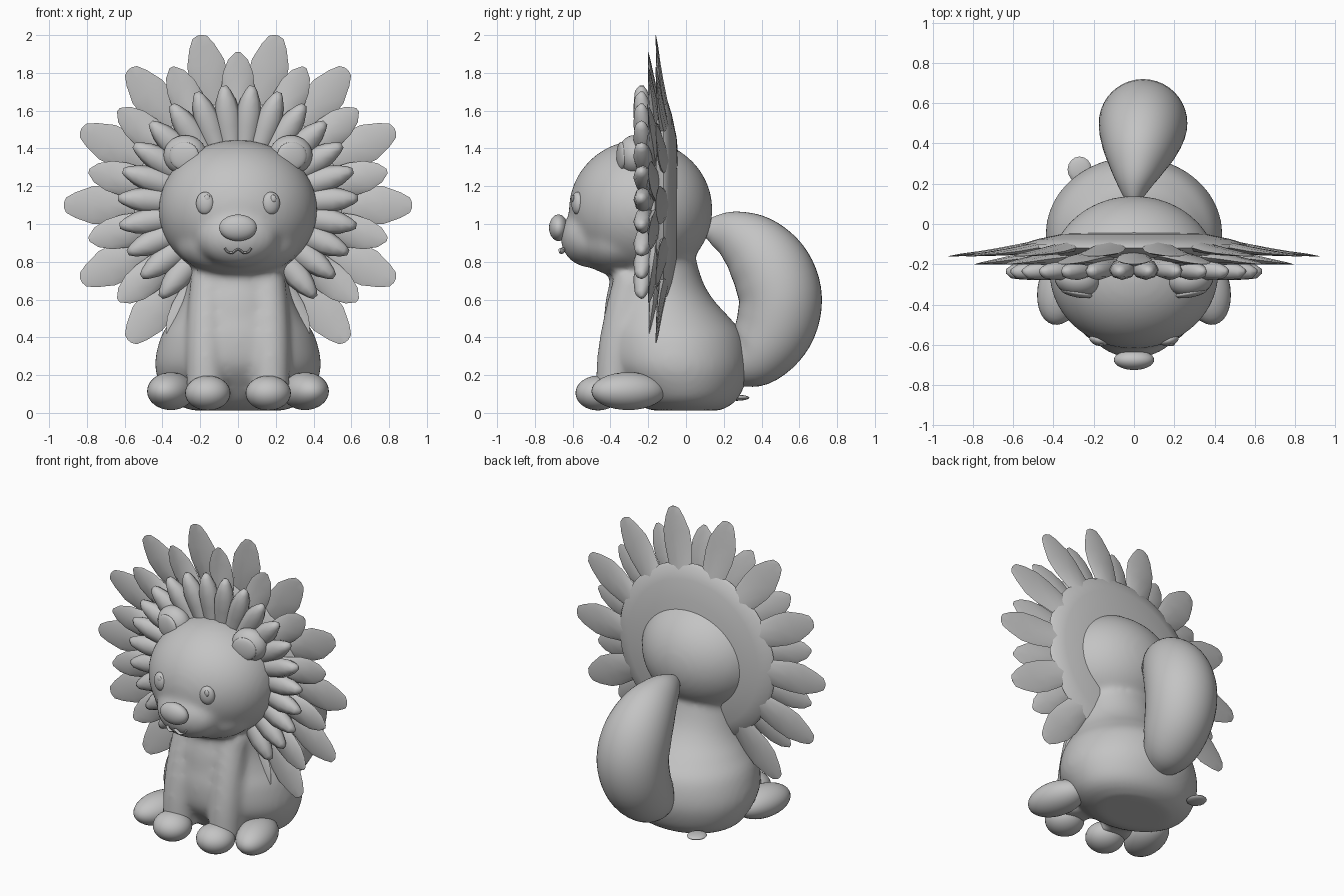
import bpy, bmesh, math
from mathutils import Vector, Matrix

if "Cube" in bpy.data.objects:
    bpy.data.objects.remove(bpy.data.objects["Cube"])

grey = bpy.data.materials.new("plain grey")
grey.diffuse_color = (0.55, 0.55, 0.55, 1)
grey.use_nodes = True
grey.node_tree.nodes["Principled BSDF"].inputs["Base Color"].default_value = grey.diffuse_color


def finish(name, bm, angle=40):
    bmesh.ops.recalc_face_normals(bm, faces=bm.faces)
    me = bpy.data.meshes.new(name)
    bm.to_mesh(me)
    bm.free()
    me.materials.append(grey)
    ob = bpy.data.objects.new(name, me)
    bpy.context.scene.collection.objects.link(ob)
    bpy.ops.object.select_all(action='DESELECT')
    ob.select_set(True)
    bpy.context.view_layer.objects.active = ob
    bpy.ops.object.shade_smooth_by_angle(angle=math.radians(angle))
    return ob


def ball(name, loc, rad, yaw=0, seg=32):
    bm = bmesh.new()
    bmesh.ops.create_uvsphere(bm, u_segments=seg, v_segments=seg // 2, radius=1)
    m = Matrix.Translation(loc) @ Matrix.Rotation(yaw, 4, 'Z') @ Matrix.Diagonal((*rad, 1))
    bmesh.ops.transform(bm, matrix=m, verts=bm.verts)
    return finish(name, bm)


def smooth_stations(st, n=5):
    # Catmull-Rom interpolation through (x, y, z, r_side, r_other) stations
    p = [Vector(s) for s in st]
    p = [2 * p[0] - p[1]] + p + [2 * p[-1] - p[-2]]
    out = []
    for i in range(1, len(p) - 2):
        a, b, c, d = p[i - 1:i + 3]
        for k in range(n):
            t = k / n
            out.append(0.5 * (2 * b + (c - a) * t + (2 * a - 5 * b + 4 * c - d) * t * t
                              + (3 * b - a - 3 * c + d) * t ** 3))
    return out + [p[-2]]


def tube(name, stations, side=(1, 0, 0), seg=32, level=False):
    st = smooth_stations(stations)
    pos = [Vector(s[:3]) for s in st]
    side = Vector(side)
    bm = bmesh.new()
    rings = []
    for i, s in enumerate(st):
        tan = (pos[min(i + 1, len(st) - 1)] - pos[max(i - 1, 0)]).normalized()
        up = Vector((0, 1, 0)) if level else tan.cross(side).normalized()
        rings.append([bm.verts.new(pos[i] + side * s[3] * math.cos(a) + up * s[4] * math.sin(a))
                      for a in (2 * math.pi * k / seg for k in range(seg))])
    for a, b in zip(rings, rings[1:]):
        for k in range(seg):
            j = (k + 1) % seg
            bm.faces.new((a[k], a[j], b[j], b[k]))
    bm.faces.new(rings[0])
    bm.faces.new(rings[-1])
    return finish(name, bm)


MANE_Z = 1.10


def petals(name, degrees, rows, angle):
    # each row: distance from centre, half width, y of the edge, front bulge, back bulge
    bm = bmesh.new()
    for deg in degrees:
        a = math.radians(deg)
        out = Vector((math.sin(a), 0, math.cos(a)))
        across = Vector((math.cos(a), 0, -math.sin(a)))
        rings = []
        for r, w, y, front, back in rows:
            c = Vector((0, y, MANE_Z)) + out * r
            ring = []
            for k in range(8):
                t = 2 * math.pi * k / 8
                s = math.sin(t)
                ring.append(bm.verts.new(c + across * w * math.cos(t)
                                         + Vector((0, s * (back if s > 0 else front), 0))))
            rings.append(ring)
        for p, q in zip(rings, rings[1:]):
            for k in range(8):
                j = (k + 1) % 8
                bm.faces.new((p[k], p[j], q[j], q[k]))
        bm.faces.new(rings[0])
        bm.faces.new(rings[-1])
    return finish(name, bm, angle)


def blend(name, parts):
    # fuse several overlapping solids into one soft skin
    bpy.ops.object.select_all(action='DESELECT')
    for ob in parts:
        ob.select_set(True)
    bpy.context.view_layer.objects.active = parts[0]
    bpy.ops.object.join()
    ob = parts[0]
    ob.name = name
    rm = ob.modifiers.new("fuse", 'REMESH')
    rm.mode = 'VOXEL'
    rm.voxel_size = 0.018
    rm.use_smooth_shade = True
    sm = ob.modifiers.new("soften", 'SMOOTH')
    sm.factor = 0.5
    sm.iterations = 14


# seated body, head and front legs fused into one skin
skin = [tube("body", [(0, 0, .012, .24, .18), (0, -.01, .05, .34, .26), (0, -.02, .12, .40, .32),
                      (0, -.05, .25, .44, .385), (0, -.07, .40, .41, .38), (0, -.10, .50, .35, .335),
                      (0, -.14, .60, .295, .285), (0, -.16, .72, .265, .24), (0, -.18, .95, .24, .2)],
             seg=48, level=True),
        ball("head", (0, -.24, 1.075), (.42, .38, .37), seg=64),
        ball("jaw", (0, -.35, .90), (.33, .225, .175), seg=48),
        ball("muzzle", (0, -.51, .93), (.22, .155, .16), seg=48)]
for s in (-1, 1):
    skin.append(tube("leg", [(s * .15, -.28, .72, .10, .10), (s * .165, -.33, .50, .105, .105),
                             (s * .17, -.365, .30, .105, .105), (s * .17, -.38, .08, .10, .10)]))
blend("body_and_head", skin)

# face details
ball("nose", (0, -.675, .98), (.1, .05, .07))
mouth = [(-.07, -.650, .872), (-.055, -.655, .853), (-.03, -.660, .848), (0, -.664, .866),
         (.03, -.660, .848), (.055, -.655, .853), (.07, -.650, .872)]
tube("mouth", [(*p, .012, .006) for p in mouth], side=(0, 1, 0), seg=8)

# paired parts
for s, tag in ((-1, "left"), (1, "right")):
    ball(f"{tag}_eye", (s * .175, -.575, 1.11), (.048, .03, .06), yaw=s * .3)
    ball(f"{tag}_eye_highlight", (s * .175 + .012, -.598, 1.135), (.016, .008, .02), seg=16)
    ball(f"{tag}_ear", (s * .28, -.275, 1.365), (.115, .085, .105), yaw=s * .15)
    ball(f"{tag}_inner_ear", (s * .285, -.342, 1.36), (.08, .022, .075), yaw=s * .2)
    ball(f"{tag}_front_paw", (s * .16, -.465, .105), (.12, .12, .092))
    ball(f"{tag}_hind_paw", (s * .355, -.305, .115), (.12, .20, .1), yaw=s * .25)

# mane: backing disc and three rings of petals
bm = bmesh.new()
profile = [(.2, -.035), (.36, -.05), (.48, -.075), (.56, -.10), (.575, -.12), (.53, -.155), (.2, -.18)]
N = 56
rings = [[bm.verts.new((r * math.sin(2 * math.pi * k / N), y, MANE_Z + r * math.cos(2 * math.pi * k / N)))
          for k in range(N)] for r, y in profile]
for p, q in zip(rings, rings[1:]):
    for k in range(N):
        bm.faces.new((p[k], p[(k + 1) % N], q[(k + 1) % N], q[k]))
finish("mane_disc", bm)

step = 360 / 14
petals("mane_back_petals", [s * step * (k + .5) for s in (-1, 1) for k in range(6)],
       [(.36, .07, -.075, .03, .02), (.55, .085, -.115, .03, .02), (.68, .102, -.135, .02, .015),
        (.77, .1, -.145, .013, .01), (.86, .068, -.153, .007, .006), (.91, .04, -.159, .002, .002),
        (.922, .012, -.16, .001, .001)], 60)
petals("mane_middle_petals", [step * k for k in range(-6, 7)],
       [(.36, .07, -.16, .05, .03), (.50, .08, -.165, .045, .03), (.62, .088, -.175, .025, .02),
        (.70, .08, -.185, .015, .012), (.77, .052, -.194, .006, .006), (.81, .012, -.2, .001, .001)], 60)
petals("mane_front_petals", [s * 40 / 3 * (k + .5) for s in (-1, 1) for k in range(11)],
       [(.33, .055, -.215, .04, .05), (.42, .066, -.22, .045, .05), (.50, .066, -.228, .05, .05),
        (.56, .053, -.23, .046, .045), (.61, .032, -.235, .035, .03), (.636, .015, -.235, .012, .012)], 60)

# thick curled tail
tube("tail", [(.0, .09, .965, .02, .03), (.0, .15, .965, .06, .08), (.015, .25, .94, .12, .135),
              (.03, .36, .87, .175, .185), (.04, .455, .75, .21, .215), (.045, .50, .60, .22, .22),
              (.04, .465, .44, .21, .21), (.03, .37, .31, .18, .175), (.02, .25, .25, .12, .12)], seg=40)

# small flat chip beside the rump
ball("rump_leaf", (-.27, .27, .08), (.06, .065, .016), seg=16)
